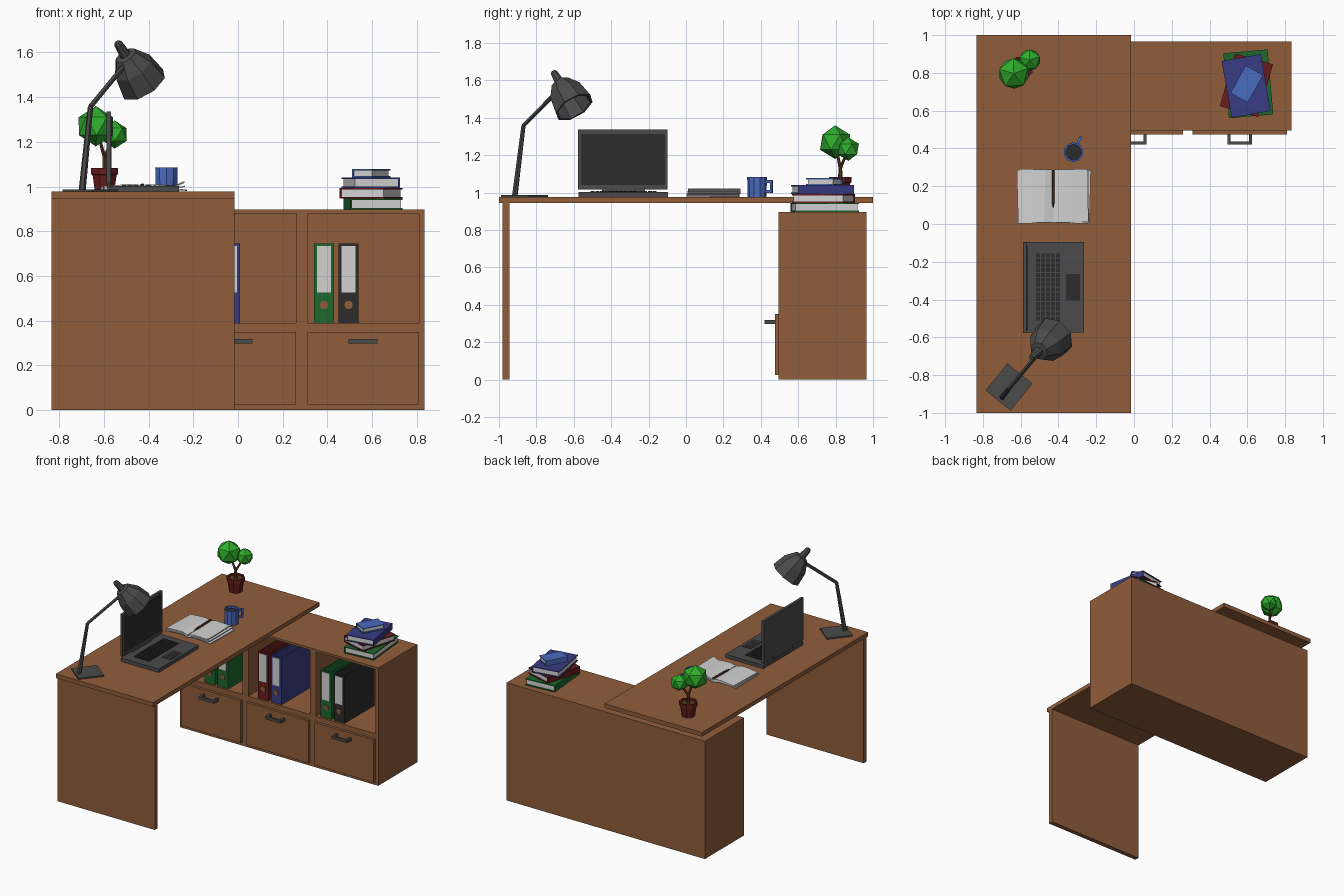
import bpy, bmesh, math
from mathutils import Matrix, Vector

if "Cube" in bpy.data.objects:
    bpy.data.objects.remove(bpy.data.objects["Cube"])

def mat(name, r, g, b):
    m = bpy.data.materials.new(name)
    m.diffuse_color = (r, g, b, 1)
    m.use_nodes = True
    m.node_tree.nodes["Principled BSDF"].inputs["Base Color"].default_value = m.diffuse_color
    return m

WOOD = mat("wood", .28, .11, .043)
GREY = mat("dark_grey", .07, .07, .07)
BLACK = mat("near_black", .025, .025, .027)
WHITE = mat("paper_white", .65, .65, .65)
GREEN = mat("dark_green", .013, .135, .028)
LEAF = mat("leaf_green", .028, .42, .025)
RED = mat("dark_red", .14, .012, .012)
BLUE = mat("dark_blue", .04, .046, .23)
SKY = mat("light_blue", .07, .145, .52)
BROWN = mat("dark_brown", .115, .04, .015)

def finish(name, bm, m, M=Matrix()):
    bmesh.ops.recalc_face_normals(bm, faces=bm.faces)
    me = bpy.data.meshes.new(name)
    bm.to_mesh(me)
    bm.free()
    me.transform(M)
    me.materials.append(m)
    ob = bpy.data.objects.new(name, me)
    bpy.context.collection.objects.link(ob)
    return ob

def boxes(name, items, m, M=Matrix()):
    """One object made of boxes (x0, x1, y0, y1, z0, z1)."""
    bm = bmesh.new()
    for x0, x1, y0, y1, z0, z1 in items:
        T = Matrix.Translation(((x0 + x1) / 2, (y0 + y1) / 2, (z0 + z1) / 2))
        bmesh.ops.create_cube(bm, size=1, matrix=T @ Matrix.Diagonal((x1 - x0, y1 - y0, z1 - z0, 1)))
    return finish(name, bm, m, M)

def place(x, y, z, deg=0):
    return Matrix.Translation((x, y, z)) @ Matrix.Rotation(math.radians(deg), 4, 'Z')

def lathe(name, profile, n, m, M=Matrix()):
    """Rings of (radius, z), capped at both ends."""
    bm = bmesh.new()
    rings = [[bm.verts.new((r * math.cos(a), r * math.sin(a), z))
              for a in (2 * math.pi * (i + .5) / n for i in range(n))] for r, z in profile]
    for a, b in zip(rings, rings[1:]):
        for i in range(n):
            j = (i + 1) % n
            bm.faces.new((a[i], a[j], b[j], b[i]))
    bm.faces.new(rings[0][::-1])
    bm.faces.new(rings[-1])
    return finish(name, bm, m, M)

def along(p, d):
    return Matrix.Translation(p) @ Vector(d).to_track_quat('Z', 'Y').to_matrix().to_4x4()

def bar(name, p, q, r0, r1, n, m):
    d = Vector(q) - Vector(p)
    return lathe(name, [(r0, 0), (r1, d.length)], n, m, along(p, d))

# Desk
boxes("desk_top", [(-.835, -.015, -1, 1, .945, .977)], WOOD)
boxes("desk_leg_panel", [(-.835, -.015, -.98, -.945, 0, .945)], WOOD)
boxes("desk_spacer", [(-.75, -.12, .62, .86, .895, .945)], WOOD)

# Cabinet: drawer block below, three open bays above
Y0, Y1 = .495, .965
boxes("cabinet_lower", [(-.835, .835, Y0, Y1, 0, .39)], WOOD)
boxes("cabinet_top", [(-.835, .835, Y0, Y1, .88, .897)], WOOD)
boxes("cabinet_uprights", [(a, b, Y0, Y1 - .02, .39, .88) for a, b in
      ((-.835, -.81), (-.31, -.26), (.26, .31), (.81, .835))], WOOD)
boxes("cabinet_back", [(-.835, .835, Y1 - .02, Y1, .39, .88)], WOOD)
for a, b in ((-.81, -.31), (-.26, .26), (.31, .81)):
    c = (a + b) / 2
    boxes("drawer_front", [(a, b, .475, Y0, .025, .35)], WOOD)
    boxes("drawer_handle", [(c - .065, c + .065, .42, .436, .297, .318),
                            (c - .065, c - .049, .436, .475, .297, .318),
                            (c + .049, c + .065, .436, .475, .297, .318)], GREY)

# Binders: spine and covers, label plate and finger hole
for x, m in ((-.64, GREEN), (-.53, GREEN), (-.19, RED), (-.08, BLUE), (.34, GREEN), (.45, BLACK)):
    M = place(x, .51, .39)
    boxes("binder", [(0, .09, 0, .012, 0, .355), (0, .01, .012, .36, 0, .355),
                     (.08, .09, .012, .36, 0, .355)], m, M)
    boxes("binder_label", [(.014, .076, -.003, 0, .135, .345)], WHITE, M)
    bar("binder_hole", (x + .045, .51, .47), (x + .045, .507, .47), .019, .019, 12, WOOD)

# Stack of books: spine on the left or right
def book(name, x, y, z, w, d, h, deg, side, m):
    M = place(x, y, z, deg)
    t = .007
    s = sorted((side * w / 2, side * (w / 2 - t)))
    boxes(name + "_cover", [(-w / 2, w / 2, -d / 2, d / 2, 0, t),
                            (-w / 2, w / 2, -d / 2, d / 2, h - t, h),
                            (s[0], s[1], -d / 2, d / 2, t, h - t)], m, M)
    p = sorted((side * (w / 2 - t), -side * (w / 2 - .007)))
    boxes(name + "_pages", [(p[0], p[1], -d / 2 + .007, d / 2 - .007, t, h - t)], WHITE, M)

book("green_book", .605, .742, .897, .235, .345, .049, 5, -1, GREEN)
book("red_book", .595, .735, .946, .21, .29, .047, -16, -1, RED)
book("blue_book", .594, .731, .993, .21, .305, .047, 10, 1, BLUE)
book("small_book", .597, .741, 1.04, .105, .167, .038, -29, -1, SKY)

# Laptop
boxes("laptop_base", [(-.585, -.265, -.575, -.095, .977, 1.003)], GREY)
boxes("laptop_hinge", [(-.583, -.572, -.45, -.22, 1.003, 1.02)], GREY)
boxes("laptop_lid", [(-.588, -.568, -.577, -.098, 1.017, 1.337)], GREY)
boxes("laptop_screen", [(-.568, -.565, -.562, -.113, 1.04, 1.315)], BLACK)
boxes("laptop_keys", [(-.52 + i * .0265, -.498 + i * .0265, -.51 + j * .0255, -.489 + j * .0255, 1.003, 1.01)
                      for i in range(5) for j in range(14)], BLACK)
boxes("laptop_touchpad", [(-.36, -.285, -.405, -.265, 1.003, 1.005)], BLACK)

# Lamp
boxes("lamp_base", [(-.092, .092, -.085, .085, 0, .011)], GREY, place(-.662, -.863, .977, 51))
elbow = (-.66, -.869, 1.358)
bar("lamp_lower_arm", (-.697, -.915, .985), elbow, .016, .012, 6, GREY)
bar("lamp_upper_arm", elbow, (-.51, -.69, 1.54), .012, .012, 6, GREY)
axis = Vector((.477, .447, -.757))
apex = Vector((-.422, -.597, 1.457)) - axis * .25
lathe("lamp_shade", [(.014, 0), (.02, .01), (.026, .075), (.052, .08), (.095, .15), (.112, .25),
                     (.1, .25), (.085, .155), (.045, .092)], 8, GREY, along(apex, axis))

# Open notebook: curved sheets on both sides of the fold
def sheet(name, side, w, lift, tip, deg):
    bm = bmesh.new()
    prof = [(0, .006), (.25, .018), (.55, .016), (.8, .012), (1, .008 + tip)]
    top = [(side * u * w, z + lift) for u, z in prof]
    pts = top + [(x, z - .006) for x, z in reversed(top)]
    f = bm.faces.new([bm.verts.new((x, -.14, z)) for x, z in pts])
    ext = bmesh.ops.extrude_face_region(bm, geom=[f])
    bmesh.ops.translate(bm, vec=(0, .28, 0), verts=[v for v in ext["geom"] if isinstance(v, bmesh.types.BMVert)])
    finish(name, bm, WHITE, place(-.427, .147, .978, deg))

for k in range(3):
    sheet("notebook_left_page", -1, .19 - .004 * k, .007 * k, 0, 1.5 - 1.5 * k)
    sheet("notebook_right_page", 1, .195 - .006 * k, .007 * k, .011 * k, 1.5 * k - 1.5)

# Pen
bar("pen", (-.428, .115, 1.003), (-.428, .285, 1.007), .008, .008, 6, BROWN)
bar("pen_tip", (-.428, .115, 1.003), (-.428, .085, 1.002), .008, .001, 6, BLACK)

# Mug with coffee; three-piece handle
M = place(-.32, .38, .977)
lathe("mug", [(.05, 0), (.053, .108), (.043, .108), (.043, .08)], 10, SKY, M)
lathe("coffee", [(.042, .081), (.042, .09)], 10, BLACK, M)
boxes("mug_handle", [(.045, .092, -.007, .007, .075, .09), (.045, .092, -.007, .007, .022, .037),
                     (.079, .092, -.007, .007, .037, .075)], SKY, place(-.32, .38, .977, 65))

# Potted plant
M = place(-.597, .825, .977)
lathe("plant_pot", [(.047, 0), (.058, .075), (.065, .078), (.065, .107), (.053, .107), (.052, .092)], 8, RED, M)
lathe("plant_soil", [(.051, .09), (.051, .096)], 8, BROWN, M)
fork = (-.597, .825, 1.13)
bar("plant_trunk", (-.597, .825, 1.07), fork, .012, .01, 6, BROWN)
for name, p, r in (("large_foliage", (-.636, .797, 1.27), .09), ("small_foliage", (-.552, .868, 1.233), .063)):
    bar("plant_branch", fork, p, .009, .006, 6, BROWN)
    bm = bmesh.new()
    bmesh.ops.create_icosphere(bm, subdivisions=1, radius=r)
    finish(name, bm, LEAF, place(*p, 20))
